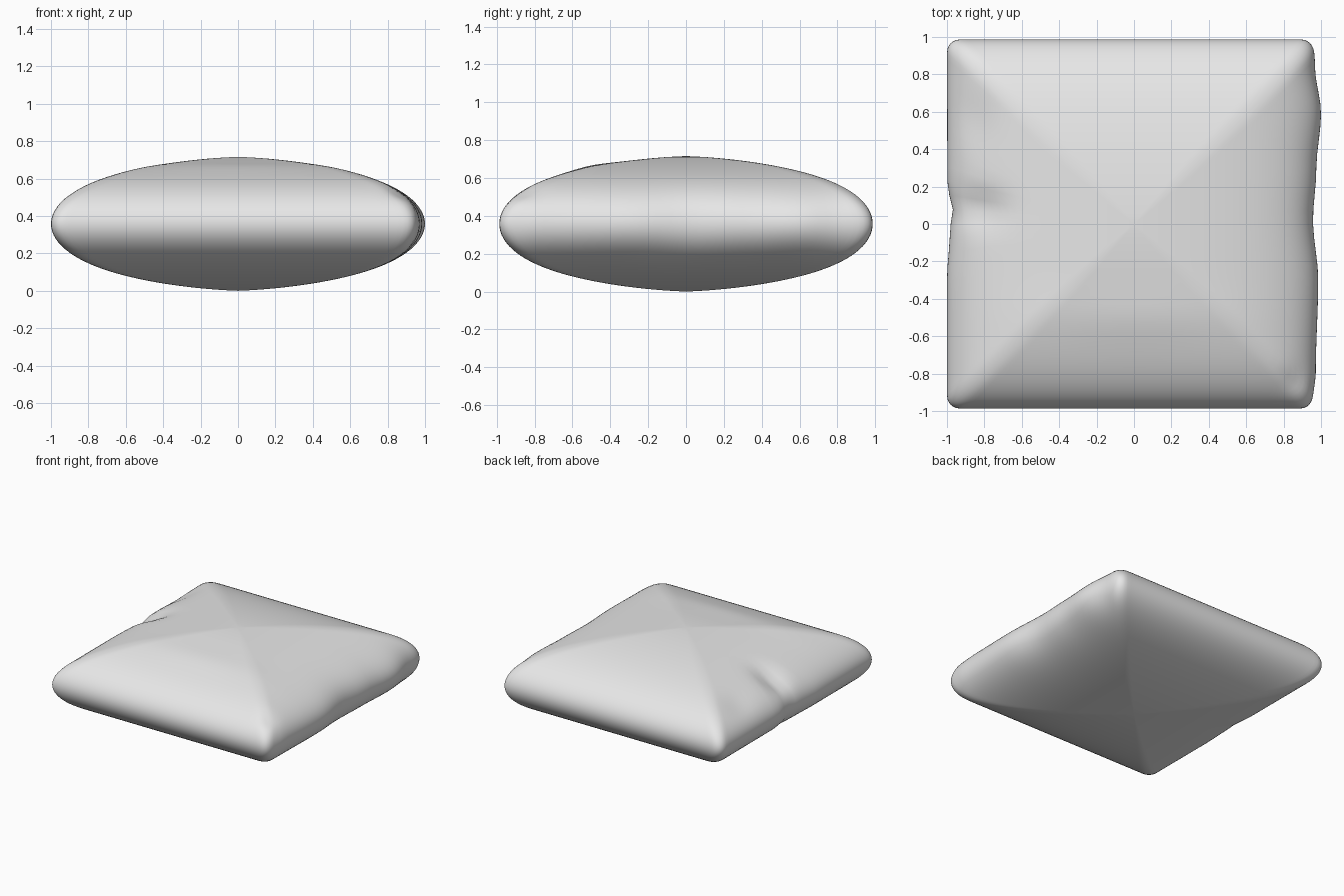
import bpy, bmesh, math

if "Cube" in bpy.data.objects:
    bpy.data.objects.remove(bpy.data.objects["Cube"])

H = 0.358      # half thickness
N = 40         # points per side
RINGS = 28     # rings from seam to centre, each face


def lerp_curve(pts, t):
    # smooth interpolation through (position, value) pairs
    if t <= pts[0][0]:
        return pts[0][1]
    for (a, va), (b, vb) in zip(pts, pts[1:]):
        if t <= b:
            s = (t - a) / (b - a)
            s = s * s * (3 - 2 * s)
            return va + (vb - va) * s
    return pts[-1][1]


def bump(x, y, cx, cy, wx, wy):
    return math.exp(-((x - cx) / wx) ** 2 - ((y - cy) / wy) ** 2)


# wavy left and right seams, as half widths along y
RIGHT = [(-0.97, 0.955), (-0.8, 0.972), (-0.3, 0.985), (0.02, 0.957),
         (0.3, 0.975), (0.6, 1.0), (0.85, 0.968), (1.0, 0.96)]
LEFT = [(-0.3, 1.0), (-0.05, 0.985), (0.09, 0.968), (0.2, 0.998), (1.0, 1.0)]

# unit square outline, denser towards the corners
side = [math.sin(math.pi / 2 * (2 * i / N - 1)) for i in range(N)]
square = ([(s, -1) for s in side] + [(1, s) for s in side] +
          [(-s, 1) for s in side] + [(-1, -s) for s in side])


def rounded(u, v, r):
    k = 1 - r
    cu, cv = max(-k, min(k, u)), max(-k, min(k, v))
    du, dv = u - cu, v - cv
    d = math.hypot(du, dv)
    return cu + du / d * r, cv + dv / d * r


def place(u, v, m, half):
    # soft irregularities: wavy seams and pressed-in creases
    x, y = u * m, v * m
    w = m ** 6
    edge = lerp_curve(RIGHT, y) if x > 0 else lerp_curve(LEFT, y)
    x *= 1 + (edge - 1) * w
    y *= 1 - 0.013 * w
    z = H + half
    if half > 0:
        z -= 0.045 * bump(x, y, -0.82, 0.08, 0.13, 0.09) * min(1, half / 0.15)
        z -= 0.015 * bump(x, y, -0.85, 0.55, 0.1, 0.15) * min(1, half / 0.15)
        z -= 0.015 * bump(x, y, 0.86, -0.84, 0.07, 0.07) * min(1, half / 0.15)
        z += 0.008 * bump(x, y, 0.0, -0.5, 0.5, 0.12)
    return x, y, z


# cushion body: rounded-square rings following an elliptical profile
bm = bmesh.new()
rings = []
for j in range(1, 2 * RINGS):
    t = math.pi * j / (2 * RINGS)
    m = math.sin(t)
    half = -H * math.cos(t) * (1 - 0.03 * math.sin(math.pi * m))
    r = 0.07 + (0.12 * (1 - m) if half > 0 else 0)
    rings.append([bm.verts.new(place(*rounded(u, v, r), m, half)) for u, v in square])
count = len(square)
for a, b in zip(rings, rings[1:]):
    for i in range(count):
        k = (i + 1) % count
        bm.faces.new((a[i], a[k], b[k], b[i]))
for ring, z in ((rings[0], 0.0), (rings[-1], 2 * H)):
    c = bm.verts.new((0, 0, z))
    for i in range(count):
        bm.faces.new((c, ring[i], ring[(i + 1) % count]))
bmesh.ops.recalc_face_normals(bm, faces=bm.faces)
for f in bm.faces:
    f.smooth = True

mesh = bpy.data.meshes.new("cushion")
bm.to_mesh(mesh)
bm.free()
mat = bpy.data.materials.new("light grey fabric")
mat.diffuse_color = (0.8, 0.8, 0.8, 1)
mat.use_nodes = True
mat.node_tree.nodes["Principled BSDF"].inputs["Base Color"].default_value = mat.diffuse_color
mesh.materials.append(mat)
bpy.context.collection.objects.link(bpy.data.objects.new("cushion", mesh))
